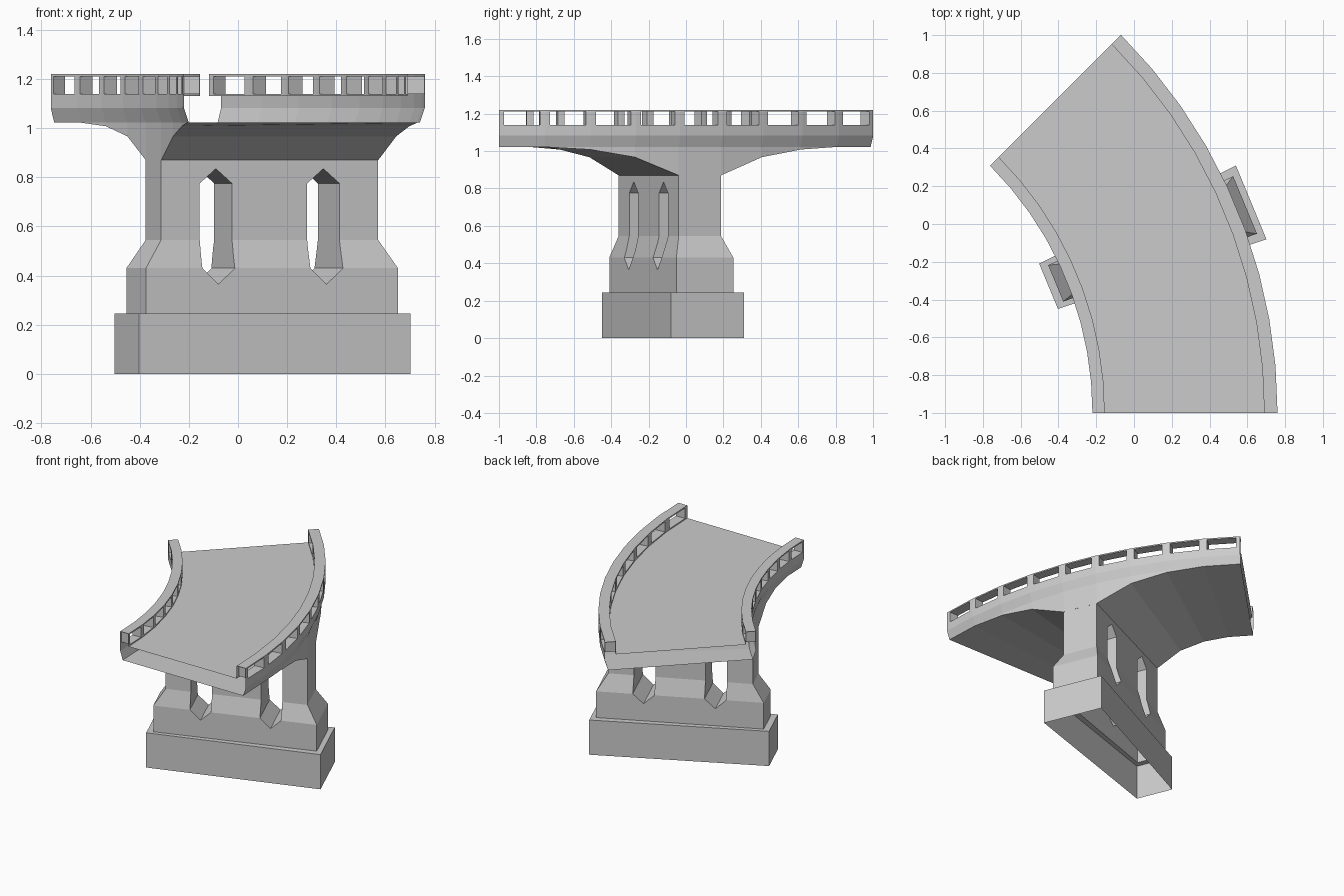
import bpy, bmesh
from math import radians, cos, sin
from mathutils import Vector

if "Cube" in bpy.data.objects:
    bpy.data.objects.remove(bpy.data.objects["Cube"])

CX, CY = -2.07, -1.0                 # centre of the curve
SEGS, STEP = 9, 5.0                  # nine 5-degree segments
R_IN, R_OUT = 1.85, 2.83
SOFFIT = [1.022, 1.022, 1.008, 0.967, 0.87]
MID = radians(22.5)


def polar(r, i, z, t=0.0):
    """Point on the chord of segment i at fraction t."""
    def p(k):
        a = radians(STEP * k)
        return Vector((CX + r * cos(a), CY + r * sin(a), z))
    return p(i) if t == 0 else p(i).lerp(p(i + 1), t)


def pier_pt(u, v, z):
    """Radial / tangential coordinates around the pier axis."""
    return Vector((CX + u * cos(MID) - v * sin(MID),
                   CY + u * sin(MID) + v * cos(MID), z))


def quad(bm, pts):
    bm.faces.new([bm.verts.new(p) for p in pts])


def finish(bm, name):
    bmesh.ops.remove_doubles(bm, verts=bm.verts, dist=1e-4)
    bmesh.ops.dissolve_degenerate(bm, edges=bm.edges, dist=1e-4)
    bmesh.ops.recalc_face_normals(bm, faces=bm.faces)
    me = bpy.data.meshes.new(name)
    bm.to_mesh(me)
    bm.free()
    ob = bpy.data.objects.new(name, me)
    bpy.context.collection.objects.link(ob)
    return ob


def loft(name, rings):
    """Closed solid through a stack of equal-sized rings."""
    bm = bmesh.new()
    loops = [[bm.verts.new(p) for p in ring] for ring in rings]
    n = len(loops[0])
    for a, b in zip(loops, loops[1:]):
        for k in range(n):
            bm.faces.new((a[k], a[(k + 1) % n], b[(k + 1) % n], b[k]))
    bm.faces.new(loops[0][::-1])
    bm.faces.new(loops[-1])
    return finish(bm, name)


# Curved deck: hollow section with open ends, arched soffit
def section(i):
    zb = SOFFIT[min(i, SEGS - i)]
    prof = [(2.81, zb), (1.87, zb), (1.87, 1.022), (1.85, 1.082), (1.85, 1.138),
            (1.915, 1.138), (1.915, 1.13), (2.76, 1.13), (2.76, 1.138),
            (2.83, 1.138), (2.83, 1.082), (2.81, 1.022)]
    return [polar(r, i, z) for r, z in prof]


bm = bmesh.new()
for i in range(SEGS):
    a, b = section(i), section(i + 1)
    n = len(a)
    for k in range(n):
        if k in (4, 8) or (k == 0 and i == SEGS // 2):
            continue                 # curb tops belong to rails, pier joins here
        quad(bm, (a[k], a[(k + 1) % n], b[(k + 1) % n], b[k]))
finish(bm, "deck")

# Rails: one rectangular opening per segment
Z0, Z1, Z2 = 1.138, 1.211, 1.22
P = 0.11                             # half post width as part of a segment
for name, ra, rb in (("inner_rail", R_IN, 1.915), ("outer_rail", 2.76, R_OUT)):
    bm = bmesh.new()
    for i in range(SEGS):
        for t0, t1 in ((0, P), (P, 1 - P), (1 - P, 1)):
            quad(bm, [polar(ra, i, Z2, t0), polar(rb, i, Z2, t0),
                      polar(rb, i, Z2, t1), polar(ra, i, Z2, t1)])
            post = t0 != P
            for r in (ra, rb):       # beam faces and post faces
                for za, zb in ((Z1, Z2), (Z0, Z1)) if post else ((Z1, Z2),):
                    quad(bm, [polar(r, i, za, t0), polar(r, i, za, t1),
                              polar(r, i, zb, t1), polar(r, i, zb, t0)])
            if not post:             # sill, head and jambs of the opening
                for z in (Z0, Z1):
                    quad(bm, [polar(ra, i, z, t0), polar(rb, i, z, t0),
                              polar(rb, i, z, t1), polar(ra, i, z, t1)])
                for t in (t0, t1):
                    quad(bm, [polar(ra, i, Z0, t), polar(rb, i, Z0, t),
                              polar(rb, i, Z1, t), polar(ra, i, Z1, t)])
    finish(bm, name)

# Pier: stepped wedge (z, inner radius, half width, outer radius, half width)
STEPS = [(0.0, 1.751, 0.130, 2.912, 0.211), (0.245, 1.751, 0.130, 2.912, 0.211),
         (0.245, 1.792, 0.104, 2.877, 0.165), (0.43, 1.792, 0.104, 2.877, 0.165),
         (0.545, 1.868, 0.0816, 2.807, 0.1226), (0.87, 1.868, 0.0816, 2.807, 0.1226)]
pier = loft("pier", [[pier_pt(u0, -w0, z), pier_pt(u1, -w1, z),
                      pier_pt(u1, w1, z), pier_pt(u0, w0, z)]
                     for z, u0, w0, u1, w1 in STEPS])

# Pointed slots through the pier
SLOT = [(0, 0.365), (0.07, 0.43), (0.07, 0.775), (0, 0.835), (-0.07, 0.775), (-0.07, 0.43)]
for u in (2.105, 2.57):
    cutter = loft("slot_cutter", [[pier_pt(u + du, v, z) for du, z in SLOT]
                                  for v in (-0.4, 0.4)])
    cutter.hide_render = True
    mod = pier.modifiers.new("slot", "BOOLEAN")
    mod.operation, mod.solver, mod.object = "DIFFERENCE", "EXACT", cutter
    bpy.context.view_layer.objects.active = pier
    bpy.ops.object.modifier_apply(modifier=mod.name)
    bpy.data.objects.remove(cutter)

# Open the hollow pier at top and bottom
bm = bmesh.new()
bm.from_mesh(pier.data)
caps = [f for f in bm.faces if all(v.co.z < 0.001 for v in f.verts)
        or all(v.co.z > 0.869 for v in f.verts)]
bmesh.ops.delete(bm, geom=caps, context="FACES")
bm.to_mesh(pier.data)
bm.free()
